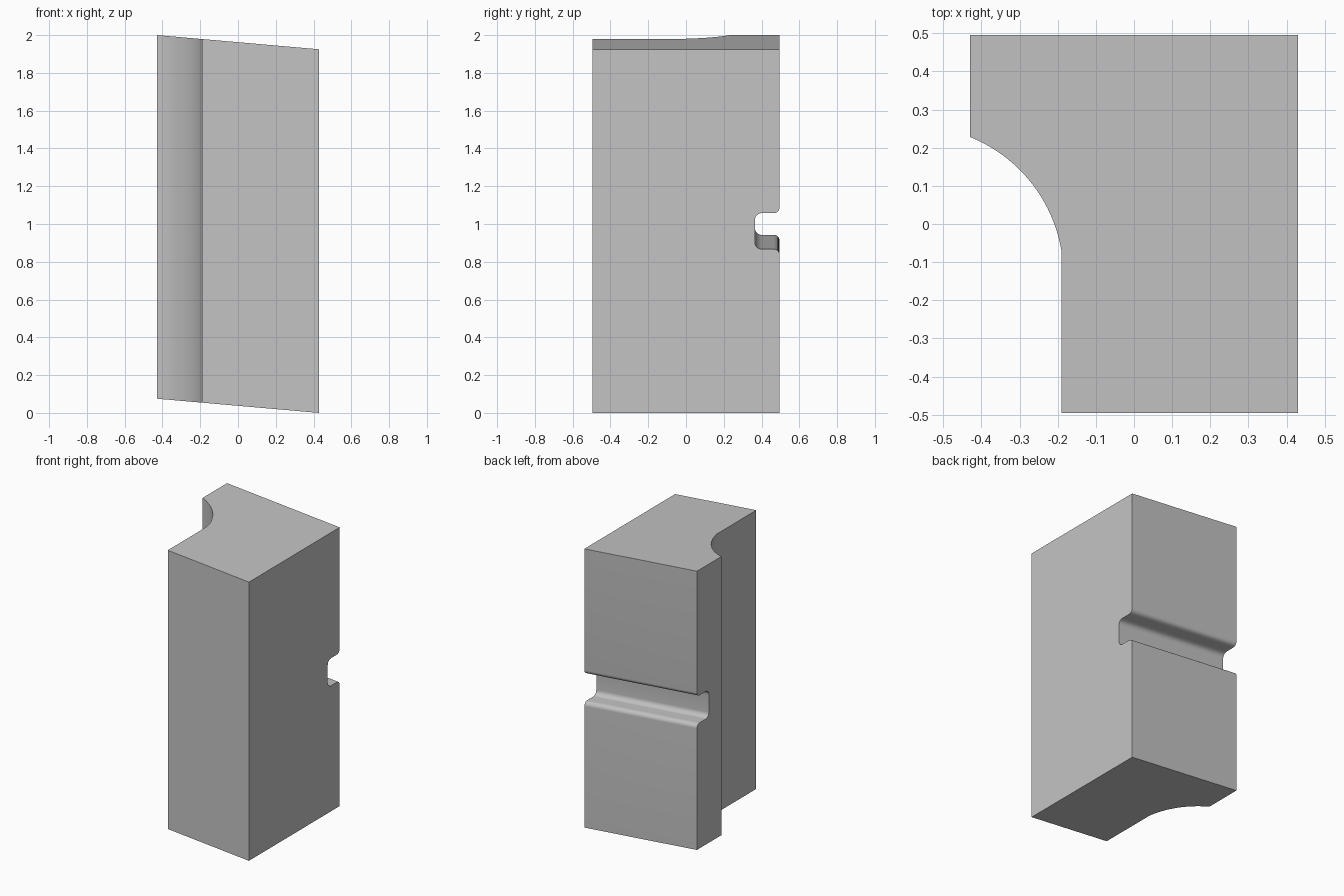
import bpy, bmesh
from math import cos, sin, radians, tan
from mathutils import Matrix, Vector

cube = bpy.data.objects.get("Cube")
if cube:
    bpy.data.objects.remove(cube)

HALF_W, HALF_D, HEIGHT = 0.43, 0.495, 1.925
SLOPE = tan(radians(5))
SHEAR = Matrix(((1, 0, 0, 0), (0, 1, 0, 0), (-SLOPE, 0, 1, 1), (0, 0, 0, 1)))


def arc(cx, cy, r, start, end, steps):
    """Points on a circular arc, angles in degrees."""
    angles = [radians(start + (end - start) * i / steps) for i in range(steps + 1)]
    return [(cx + r * cos(a), cy + r * sin(a)) for a in angles]


def sheared_prism(name, points, direction):
    """Extrude a closed loop of 3D points, then slant it along x."""
    bm = bmesh.new()
    face = bm.faces.new([bm.verts.new(p) for p in points])
    moved = bmesh.ops.extrude_face_region(bm, geom=[face])["geom"]
    verts = [g for g in moved if isinstance(g, bmesh.types.BMVert)]
    bmesh.ops.translate(bm, verts=verts, vec=Vector(direction))
    bmesh.ops.transform(bm, matrix=SHEAR, verts=bm.verts)
    bmesh.ops.recalc_face_normals(bm, faces=bm.faces)
    mesh = bpy.data.meshes.new(name)
    bm.to_mesh(mesh)
    bm.free()
    obj = bpy.data.objects.new(name, mesh)
    bpy.context.collection.objects.link(obj)
    return obj


# Slanted block with a hollow scooped out of the front left-hand edge
hollow = arc(-0.575, -0.134, 0.39, 68.2, 9.5, 24)
hollow[0], hollow[-1] = (-HALF_W, 0.228), (-0.19, -0.07)
outline = hollow + [(-0.19, -HALF_D), (HALF_W, -HALF_D), (HALF_W, HALF_D), (-HALF_W, HALF_D)]
block = sheared_prism("slotted_block", [(x, y, -HEIGHT / 2) for x, y in outline], (0, 0, HEIGHT))

# Rounded slot across the back, with flared lips
SLOT, LIP, INNER = 0.095, 0.03, 0.035
lower = [(HALF_D + 0.1, -SLOT - LIP)]
lower += arc(HALF_D - LIP, -SLOT - LIP, LIP, 0, 90, 8)
lower += arc(0.365 + INNER, -SLOT + INNER, INNER, 270, 180, 8)
profile = lower + [(y, -z) for y, z in reversed(lower)]
cutter = sheared_prism("slot_cutter", [(-0.6, y, z) for y, z in profile], (1.2, 0, 0))
cutter.hide_render = True

cut = block.modifiers.new("slot", "BOOLEAN")
cut.operation = "DIFFERENCE"
cut.solver = "EXACT"
cut.object = cutter

bpy.ops.object.select_all(action="DESELECT")
block.select_set(True)
bpy.context.view_layer.objects.active = block
bpy.ops.object.modifier_apply(modifier=cut.name)
bpy.data.objects.remove(cutter)

# Plain grey finish
grey = bpy.data.materials.new("light_grey")
grey.use_nodes = True
colour = (0.55, 0.55, 0.55, 1)
grey.diffuse_color = colour
grey.node_tree.nodes["Principled BSDF"].inputs["Base Color"].default_value = colour
block.data.materials.clear()
block.data.materials.append(grey)
bpy.ops.object.shade_smooth_by_angle(angle=radians(25))
